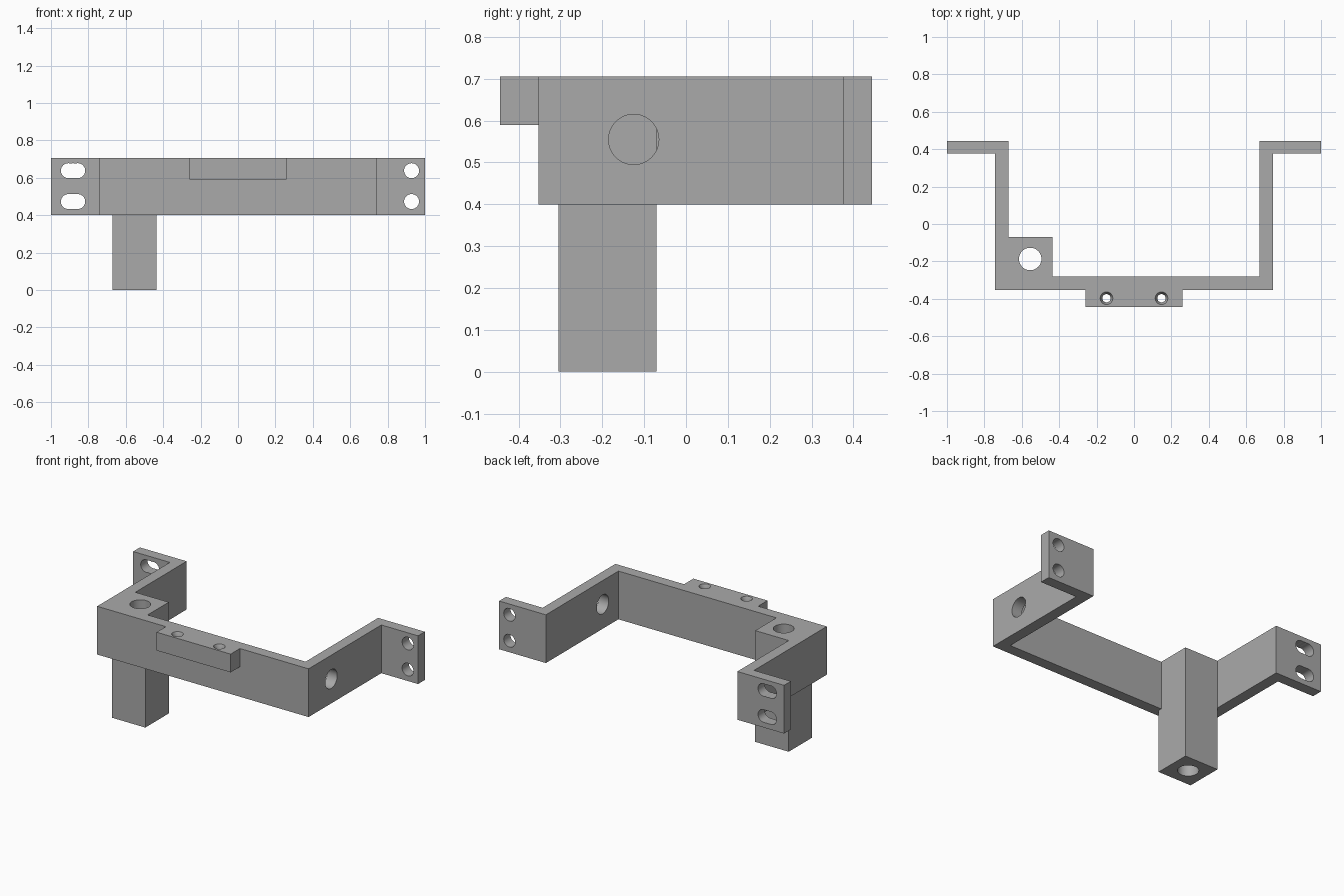
import bpy
import bmesh
from math import pi
from mathutils import Matrix

cube = bpy.data.objects.get("Cube")
if cube:
    bpy.data.objects.remove(cube)

BOTTOM, TOP = 0.4, 0.706
SIDES = 48

grey = bpy.data.materials.new("plain grey")
grey.use_nodes = True
colour = (0.4, 0.4, 0.4, 1)
grey.diffuse_color = colour
grey.node_tree.nodes["Principled BSDF"].inputs["Base Color"].default_value = colour


def finish(name, bm):
    bmesh.ops.recalc_face_normals(bm, faces=bm.faces)
    mesh = bpy.data.meshes.new(name)
    bm.to_mesh(mesh)
    bm.free()
    mesh.materials.append(grey)
    obj = bpy.data.objects.new(name, mesh)
    bpy.context.collection.objects.link(obj)
    return obj


def prism(name, outline, low, high):
    """Extrude a plan outline between two heights."""
    bm = bmesh.new()
    face = bm.faces.new([bm.verts.new((x, y, low)) for x, y in outline])
    grown = bmesh.ops.extrude_face_region(bm, geom=[face])["geom"]
    verts = [v for v in grown if isinstance(v, bmesh.types.BMVert)]
    bmesh.ops.translate(bm, verts=verts, vec=(0, 0, high - low))
    return finish(name, bm)


def box(name, x0, x1, y0, y1, z0, z1):
    return prism(name, [(x0, y0), (x1, y0), (x1, y1), (x0, y1)], z0, z1)


def drill(name, centre, radius, depth, axis="Z", top_radius=None):
    """Round cutter along one axis, tapered when a top radius is given."""
    turn = {"X": Matrix.Rotation(pi / 2, 4, "Y"),
            "Y": Matrix.Rotation(pi / 2, 4, "X"), "Z": Matrix()}[axis]
    bm = bmesh.new()
    bmesh.ops.create_cone(bm, cap_ends=True, segments=SIDES, radius1=radius,
                          radius2=top_radius or radius, depth=depth,
                          matrix=Matrix.Translation(centre) @ turn)
    return finish(name, bm)


def combine(target, tool, operation):
    mod = target.modifiers.new(operation, "BOOLEAN")
    mod.operation, mod.solver, mod.object = operation, "EXACT", tool
    bpy.context.view_layer.objects.active = target
    bpy.ops.object.modifier_apply(modifier=mod.name)
    bpy.data.objects.remove(tool)


# Bent strap with end flanges and the solid corner above the post
bracket = prism("mounting_bracket", [
    (-1, 0.445), (-1, 0.377), (-0.742, 0.377), (-0.742, -0.352),
    (0.742, -0.352), (0.742, 0.377), (1, 0.377), (1, 0.445),
    (0.672, 0.445), (0.672, -0.282), (-0.437, -0.282), (-0.437, -0.07),
    (-0.672, -0.07), (-0.672, 0.445)], BOTTOM, TOP)

# Square post below the corner, and the front ledge
combine(bracket, box("post", -0.672, -0.437, -0.305, -0.07, 0, BOTTOM), "UNION")
combine(bracket, box("front_ledge", -0.26, 0.26, -0.445, -0.352, 0.59, TOP), "UNION")

# Bore through the post and hole in the left arm
cutters = [drill("post_bore", (-0.555, -0.187, 0.4), 0.06, 1.2),
           drill("arm_hole", (0.707, -0.125, 0.555), 0.06, 0.2, "X")]

# Countersunk ledge holes
for x in (-0.147, 0.147):
    cutters.append(drill("ledge_hole", (x, -0.397, 0.65), 0.022, 0.3))
    cutters.append(drill("countersink", (x, -0.397, TOP - 0.01), 0.022, 0.03,
                         top_radius=0.036))

# Round flange holes, and adjusting slots on the opposite flange
for z in (0.473, 0.638):
    cutters.append(drill("flange_hole", (0.928, 0.41, z), 0.04, 0.2, "Y"))
    for x in (-0.907, -0.882, -0.857):
        cutters.append(drill("flange_slot", (x, 0.41, z), 0.04, 0.2, "Y"))
cutters.append(box("slot_middle", -0.907, -0.857, 0.3, 0.5, 0.433, 0.513))

for cutter in cutters:
    combine(bracket, cutter, "DIFFERENCE")

bpy.ops.object.select_all(action="DESELECT")
bracket.select_set(True)
bpy.context.view_layer.objects.active = bracket
bpy.ops.object.shade_smooth_by_angle(angle=pi / 6)
